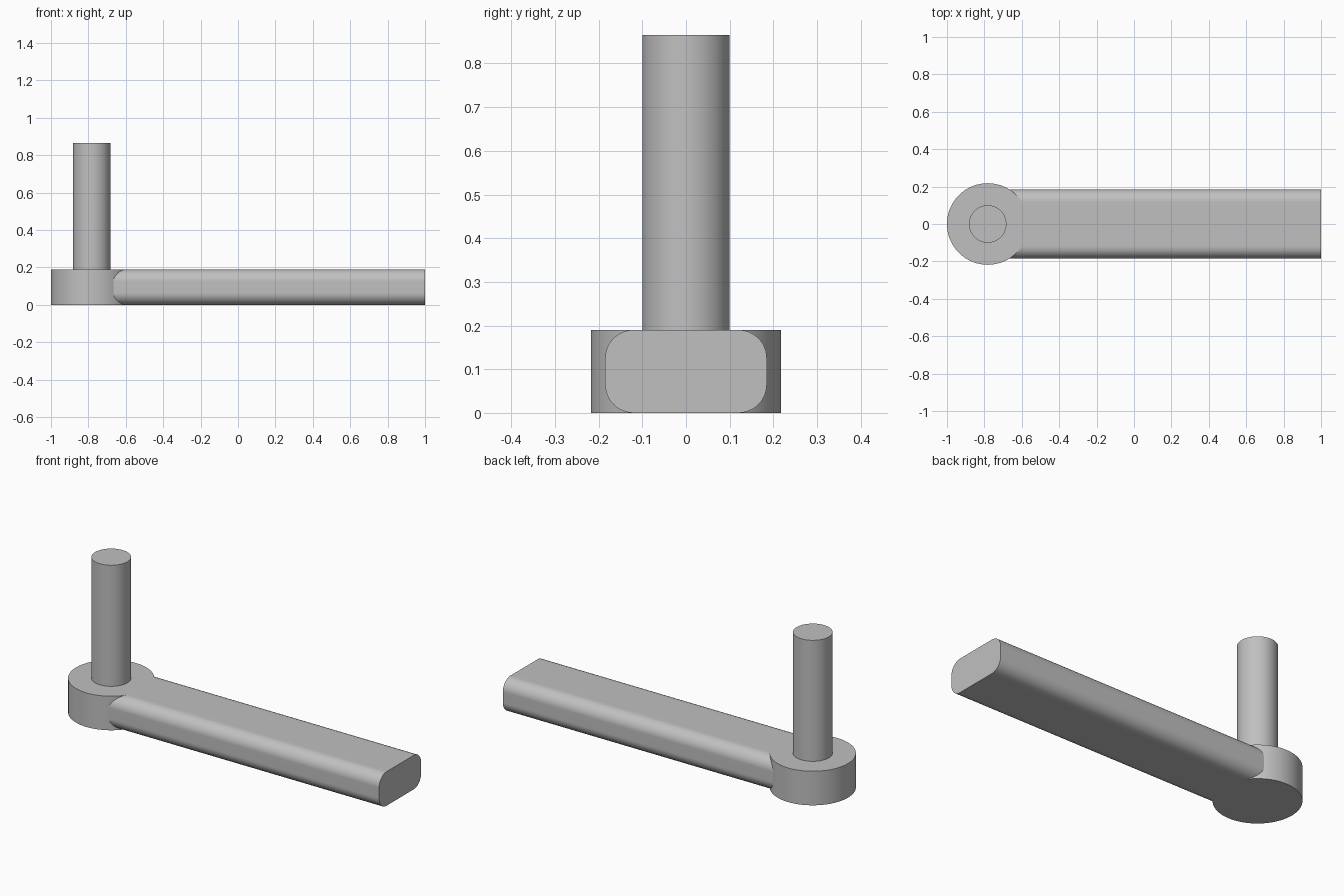
import bpy
import bmesh
from math import cos, sin, pi, radians, sqrt

default_cube = bpy.data.objects.get("Cube")
if default_cube:
    bpy.data.objects.remove(default_cube, do_unlink=True)

HUB_X, HUB_R, HEIGHT = -0.782, 0.218, 0.19
PIN_R, PIN_TOP = 0.1, 0.865
ARM_END, ARM_HALF, CORNER_R = 1.0, 0.185, 0.065

# Single plain metal colour
grey = bpy.data.materials.new("grey metal")
grey.use_nodes = True
colour = (0.53, 0.53, 0.53, 1)
grey.diffuse_color = colour
grey.node_tree.nodes["Principled BSDF"].inputs["Base Color"].default_value = colour


def finish(name, bm):
    """Turn a bmesh into a shaded object."""
    mesh = bpy.data.meshes.new(name)
    bm.to_mesh(mesh)
    bm.free()
    mesh.materials.append(grey)
    obj = bpy.data.objects.new(name, mesh)
    bpy.context.collection.objects.link(obj)
    bpy.ops.object.select_all(action="DESELECT")
    obj.select_set(True)
    bpy.context.view_layer.objects.active = obj
    bpy.ops.object.shade_smooth_by_angle(angle=radians(30))
    return obj


def cylinder(name, radius, bottom, top):
    bm = bmesh.new()
    bmesh.ops.create_cone(bm, cap_ends=True, segments=96, radius1=radius,
                          radius2=radius, depth=top - bottom)
    bmesh.ops.translate(bm, verts=bm.verts, vec=(HUB_X, 0, (bottom + top) / 2))
    return finish(name, bm)


def arm_section(steps=12, strips=16):
    """Rounded rectangle in y and z, with extra points along the flats."""
    y, low, high = ARM_HALF - CORNER_R, CORNER_R, HEIGHT - CORNER_R
    points = []
    for k, (cy, cz) in enumerate([(y, high), (-y, high), (-y, low), (y, low)]):
        for i in range(steps + 1):
            a = (k + i / steps) * pi / 2
            points.append((cy + CORNER_R * cos(a), cz + CORNER_R * sin(a)))
        if k in (0, 2):
            side = 1 if k == 0 else -1
            points += [(side * y * (1 - 2 * i / strips), HEIGHT if k == 0 else 0)
                       for i in range(1, strips)]
    return points


# Round hub and upright pin
cylinder("hub", HUB_R, 0, HEIGHT)
cylinder("pin", PIN_R, HEIGHT / 2, PIN_TOP)

# Flat arm with rounded long edges, its inner end shaped to the hub wall
bm = bmesh.new()
section = arm_section()
near = [bm.verts.new((HUB_X + sqrt(HUB_R ** 2 - y * y) - 0.001, y, z)) for y, z in section]
far = [bm.verts.new((ARM_END, y, z)) for y, z in section]
for i in range(len(section)):
    j = (i + 1) % len(section)
    bm.faces.new((far[i], near[i], near[j], far[j]))
bm.faces.new(far)
arm = finish("arm", bm)
weighted = arm.modifiers.new("flat face shading", "WEIGHTED_NORMAL")
weighted.keep_sharp = True
